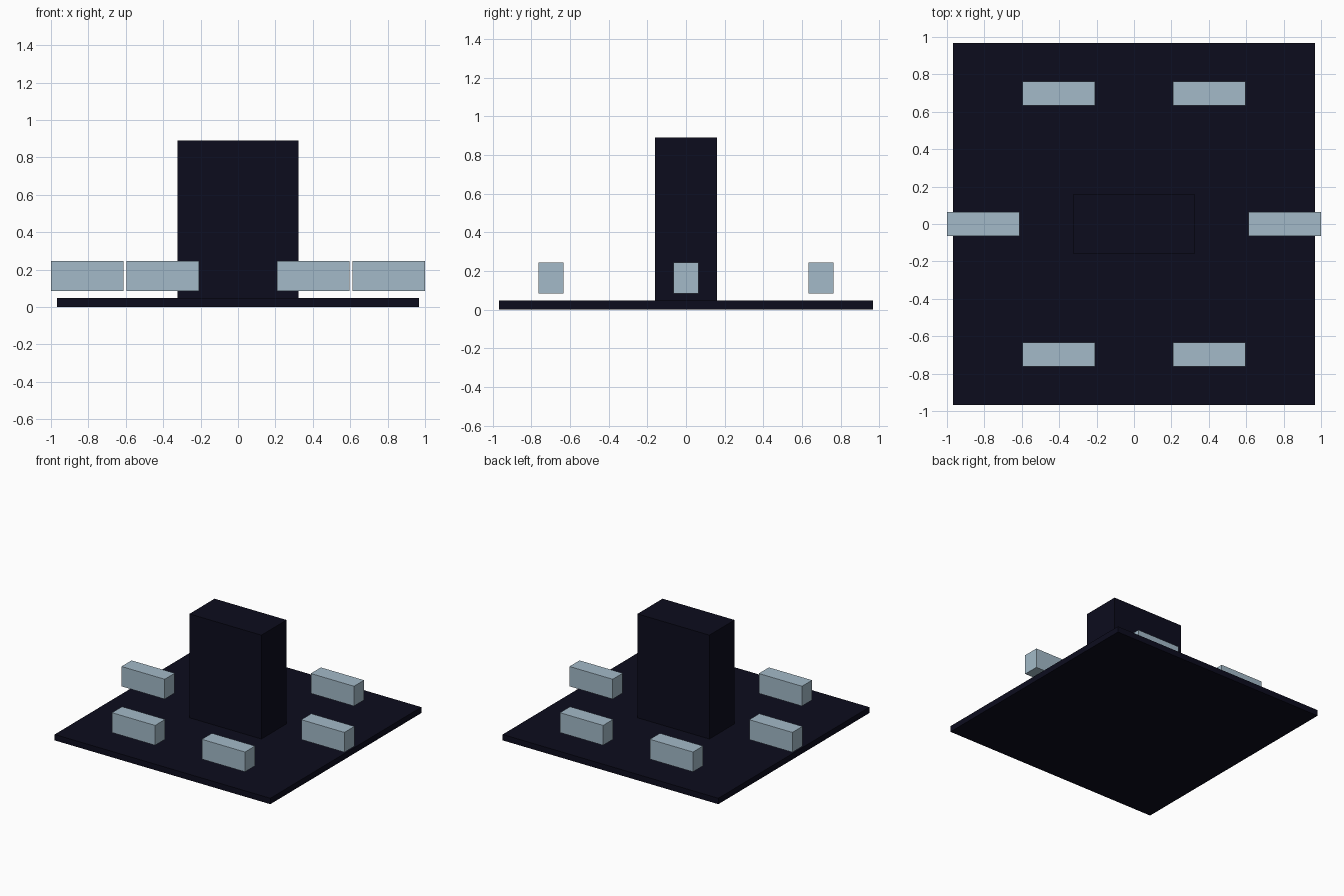
import bpy
import bmesh
import math

cube = bpy.data.objects.get("Cube")
if cube:
    bpy.data.objects.remove(cube, do_unlink=True)


def make_material(name, color):
    mat = bpy.data.materials.new(name)
    mat.use_nodes = True
    mat.diffuse_color = color
    mat.node_tree.nodes["Principled BSDF"].inputs["Base Color"].default_value = color
    return mat


def add_box(name, center, size, mat):
    """Axis-aligned box with real dimensions baked into its mesh."""
    bm = bmesh.new()
    bmesh.ops.create_cube(bm, size=1.0)
    bmesh.ops.scale(bm, vec=size, verts=bm.verts)
    mesh = bpy.data.meshes.new(name)
    bm.to_mesh(mesh)
    bm.free()
    mesh.materials.append(mat)
    obj = bpy.data.objects.new(name, mesh)
    obj.location = center
    bpy.context.collection.objects.link(obj)
    return obj


navy = make_material("dark navy", (0.0037, 0.0037, 0.0127, 1.0))
pale_blue = make_material("pale grey blue", (0.366, 0.491, 0.578, 1.0))

# Square floor slab and the central block standing on it
SLAB_HEIGHT = 0.048
TOP = 0.89
add_box("floor_slab", (0, 0, SLAB_HEIGHT / 2), (1.934, 1.934, SLAB_HEIGHT), navy)
add_box("central_block", (0, 0, (SLAB_HEIGHT + TOP) / 2),
        (0.645, 0.322, TOP - SLAB_HEIGHT), navy)

# Six floating benches on a ring, all parallel to x
RING_RADIUS = 0.806
for i in range(6):
    angle = i * math.pi / 3
    add_box(f"bench_{i + 1}",
            (RING_RADIUS * math.cos(angle), RING_RADIUS * math.sin(angle), 0.165),
            (0.387, 0.129, 0.161), pale_blue)
